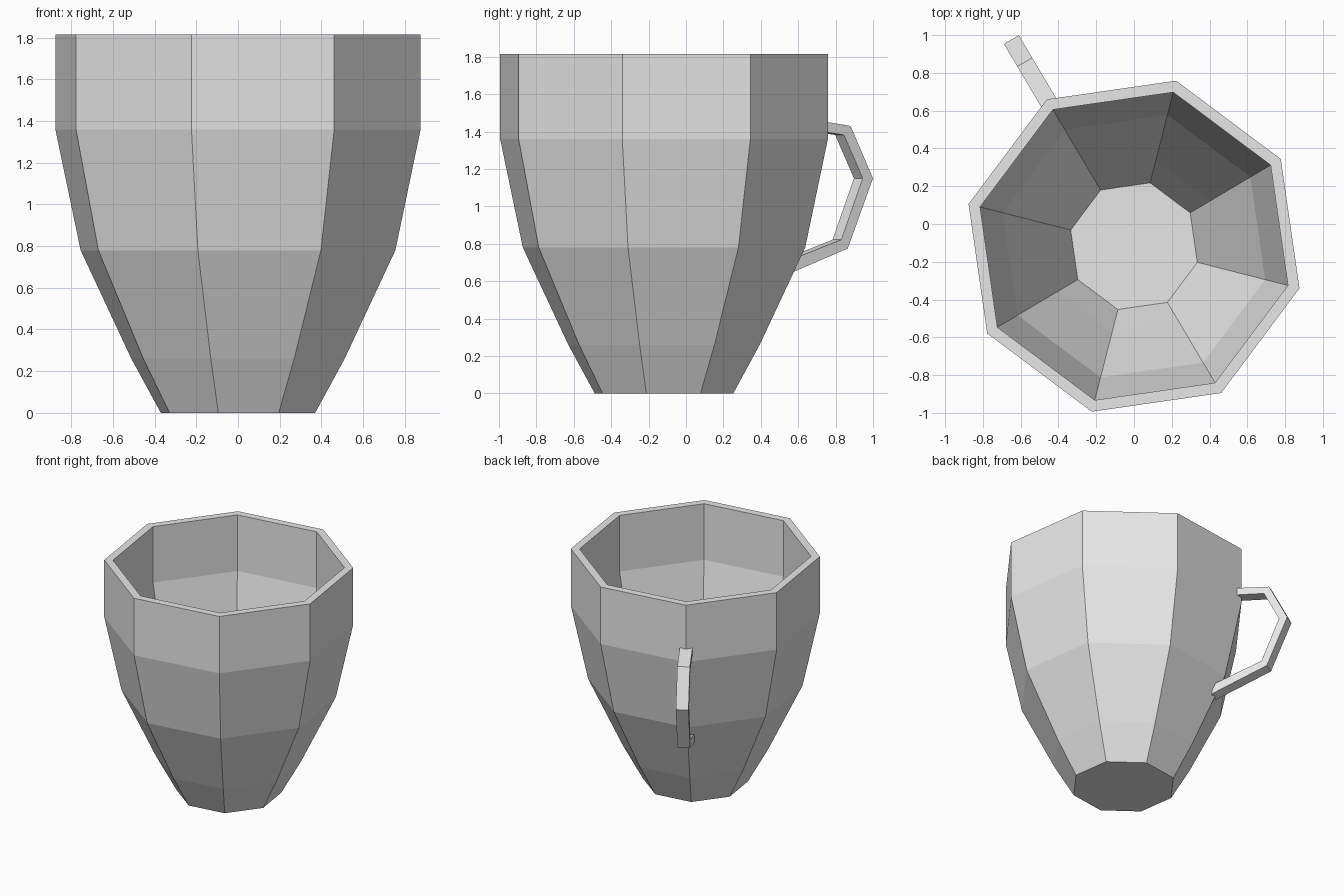
import bpy, bmesh
from math import sin, cos, radians
from mathutils import Vector

if "Cube" in bpy.data.objects:
    bpy.data.objects.remove(bpy.data.objects["Cube"])

SIDES = 8
TURN = radians(30.7)              # angle of the first body corner
HANDLE_ANGLE = radians(120.7)     # the handle sits on a body corner
CENTRE = Vector((0, -0.1175, 0))

grey = bpy.data.materials.new("light grey")
grey.use_nodes = True
grey.diffuse_color = (0.8, 0.8, 0.8, 1)
grey.node_tree.nodes["Principled BSDF"].inputs["Base Color"].default_value = (0.8, 0.8, 0.8, 1)


def loft(name, rings):
    """Join equal rings of points into a closed, flat-shaded tube with end caps."""
    bm = bmesh.new()
    loops = [[bm.verts.new(p) for p in ring] for ring in rings]
    for a, b in zip(loops, loops[1:]):
        for i in range(len(a)):
            j = (i + 1) % len(a)
            bm.faces.new((a[i], a[j], b[j], b[i]))
    bm.faces.new(loops[0])
    bm.faces.new(loops[-1])
    bmesh.ops.recalc_face_normals(bm, faces=bm.faces)
    mesh = bpy.data.meshes.new(name)
    bm.to_mesh(mesh)
    bm.free()
    mesh.materials.append(grey)
    obj = bpy.data.objects.new(name, mesh)
    bpy.context.collection.objects.link(obj)
    return obj


def octagon(radius, z):
    step = radians(360 / SIDES)
    return [CENTRE + Vector((radius * cos(TURN + i * step), radius * sin(TURN + i * step), z))
            for i in range(SIDES)]


# Cup body: up the outer wall, over the rim, down the inner wall to the floor
profile = [(0.382, 0), (0.528, 0.26), (0.779, 0.78), (0.904, 1.36), (0.904, 1.815),
           (0.841, 1.815), (0.841, 1.367), (0.717, 0.80), (0.466, 0.29), (0.346, 0.06)]
loft("cup_body", [octagon(r, z) for r, z in profile])

# Handle: outer and inner edge of each joint, as (distance, height)
joints = [((0.88, 1.467), (0.88, 1.41)),
          ((1.133, 1.43), (1.092, 1.382)),
          ((1.272, 1.15), (1.208, 1.15)),
          ((1.115, 0.775), (1.075, 0.822)),
          ((0.69, 0.617), (0.71, 0.697))]
outward = Vector((cos(HANDLE_ANGLE), sin(HANDLE_ANGLE), 0))
half_width = Vector((sin(HANDLE_ANGLE), -cos(HANDLE_ANGLE), 0)) * 0.046


def handle_ring(outer, inner):
    o, i = [CENTRE + outward * r + Vector((0, 0, z)) for r, z in (outer, inner)]
    return [o + half_width, o - half_width, i - half_width, i + half_width]


loft("handle", [handle_ring(o, i) for o, i in joints])
